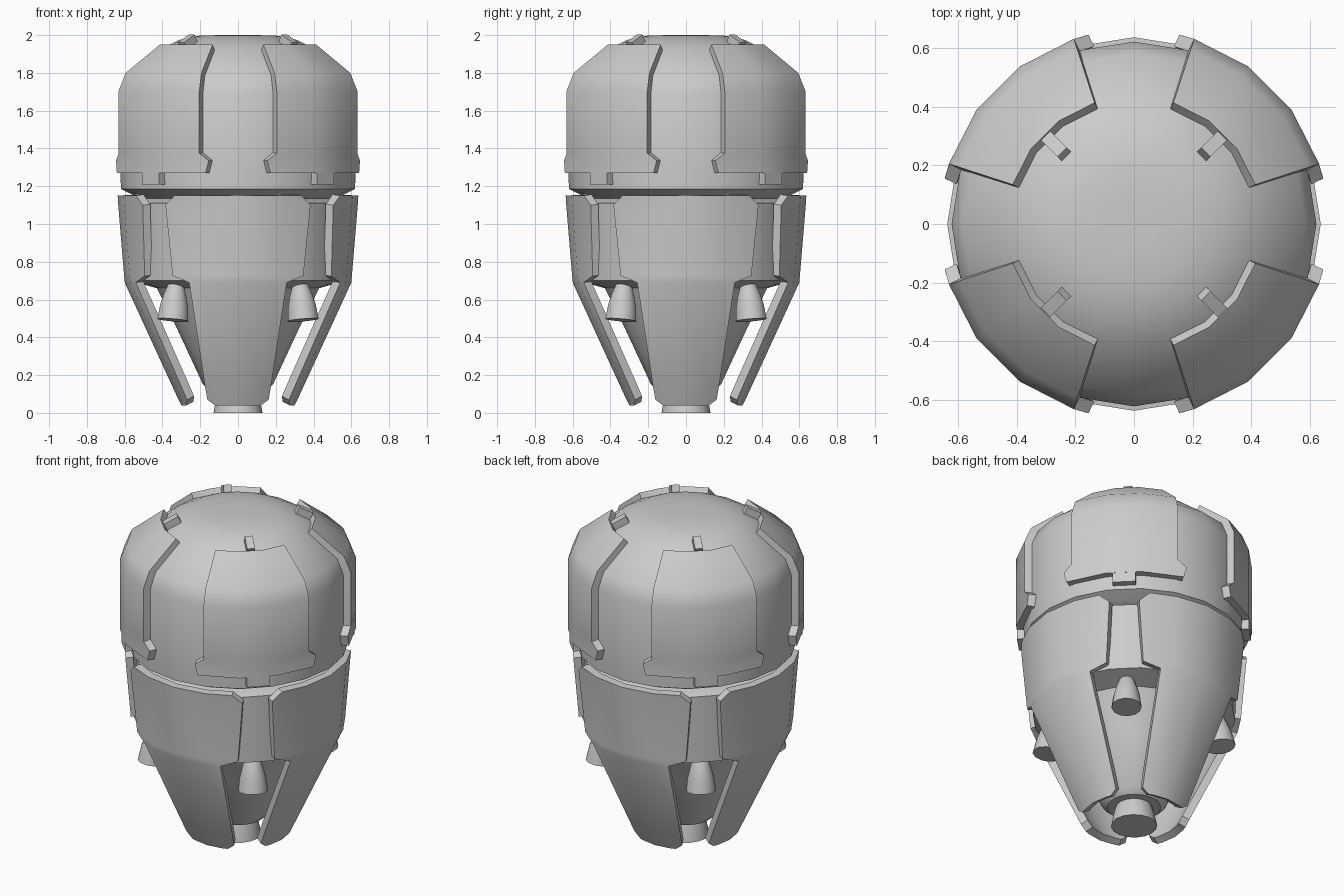
import bpy, bmesh, math
from mathutils import Vector, Matrix

if "Cube" in bpy.data.objects:
    bpy.data.objects.remove(bpy.data.objects["Cube"])

rad = math.radians


def finish(bm, name, smooth=35):
    bmesh.ops.recalc_face_normals(bm, faces=bm.faces)
    me = bpy.data.meshes.new(name)
    bm.to_mesh(me)
    bm.free()
    ob = bpy.data.objects.new(name, me)
    bpy.context.collection.objects.link(ob)
    bpy.ops.object.select_all(action='DESELECT')
    ob.select_set(True)
    bpy.context.view_layer.objects.active = ob
    if smooth:
        bpy.ops.object.shade_smooth_by_angle(angle=rad(smooth))
    return ob


def lathe(name, profile, sides=20, matrix=Matrix()):
    """Closed solid of revolution from (radius, z) points."""
    bm = bmesh.new()
    rings = [[bm.verts.new((r * math.cos(2 * math.pi * i / sides),
                            r * math.sin(2 * math.pi * i / sides), z))
              for i in range(sides)] for r, z in profile]
    for a, b in zip(rings, rings[1:]):
        for i in range(sides):
            j = (i + 1) % sides
            bm.faces.new((a[i], a[j], b[j], b[i]))
    bm.faces.new(rings[0])
    bm.faces.new(rings[-1])
    bm.transform(matrix)
    return finish(bm, name)


def shell(name, rows, inner, centre, thick):
    """Curved armour plate; rows are (z, radius, half angle)."""
    bm = bmesh.new()
    grid = []
    for z, r, h in rows:
        grid.append([bm.verts.new((r * math.cos(rad(centre + a)),
                                   r * math.sin(rad(centre + a)), z))
                     for a in [-h] + inner + [h]])
    for a, b in zip(grid, grid[1:]):
        for i in range(len(a) - 1):
            bm.faces.new((a[i], a[i + 1], b[i + 1], b[i]))
    bm.normal_update()
    # make the normals point outward, then thicken inward
    for f in bm.faces:
        c = f.calc_center_median()
        if f.normal.dot(Vector((c.x, c.y, 0))) < 0:
            f.normal_flip()
    me = bpy.data.meshes.new(name)
    bm.to_mesh(me)
    bm.free()
    ob = bpy.data.objects.new(name, me)
    bpy.context.collection.objects.link(ob)
    bpy.ops.object.select_all(action='DESELECT')
    ob.select_set(True)
    bpy.context.view_layer.objects.active = ob
    mod = ob.modifiers.new("thickness", 'SOLIDIFY')
    mod.thickness = thick
    mod.offset = -1
    bpy.ops.object.modifier_apply(modifier=mod.name)
    bpy.ops.object.shade_smooth_by_angle(angle=rad(35))
    return ob


def block(name, size, r, z, angle, tilt=0):
    """Small box at a radius and angle, tilted outward-down."""
    bm = bmesh.new()
    bmesh.ops.create_cube(bm, size=1)
    bm.transform(Matrix.Rotation(rad(angle), 4, 'Z') @ Matrix.Translation((r, 0, z))
                 @ Matrix.Rotation(rad(tilt), 4, 'Y') @ Matrix.Diagonal((*size, 1)))
    return finish(bm, name, 0)


# Domed upper body
lathe("upper_dome", [(0.50, 1.13), (0.55, 1.15), (0.62, 1.185), (0.622, 1.27), (0.622, 1.69),
                     (0.585, 1.785), (0.40, 1.93), (0.31, 1.975), (0.20, 1.998), (0.08, 2.0)])

# Lower inner hull: collar tapering to the tail cone
lathe("lower_hull", [(0.50, 1.14), (0.575, 1.11), (0.57, 0.70), (0.43, 0.66),
                     (0.32, 0.44), (0.185, 0.15), (0.15, 0.12)])

# Main engine nozzle
lathe("main_nozzle", [(0.09, 0.16), (0.115, 0.08), (0.13, 0.0)], 16)

dome_rows = [(1.27, 0.664, 30), (1.335, 0.664, 31.5), (1.375, 0.664, 27), (1.705, 0.664, 27),
             (1.80, 0.625, 27), (1.95, 0.435, 27)]
petal_rows = [(1.15, 0.637, 32), (1.10, 0.634, 37.3), (0.725, 0.603, 35), (0.69, 0.60, 25.5),
              (0.15, 0.352, 30), (0.07, 0.315, 31), (0.04, 0.30, 24)]

for k in range(4):
    axis, diag = 90 * k, 45 + 90 * k
    # Upper armour plates with their clips
    shell(f"dome_plate_{k}", dome_rows, [-9, 9], diag, 0.045)
    block(f"top_clip_{k}", (0.09, 0.045, 0.05), 0.375, 1.96, diag, 28)
    block(f"lower_clip_{k}", (0.06, 0.13, 0.06), 0.625, 1.24, diag)
    # Lower petal plates
    shell(f"petal_{k}", petal_rows, [-18, 0, 18], axis, 0.045)
    # Side thrusters in the gaps between petals
    m = (Matrix.Rotation(rad(diag), 4, 'Z') @ Matrix.Translation((0.465, 0, 0.68))
         @ Matrix.Rotation(rad(-7), 4, 'Y'))
    lathe(f"side_thruster_{k}", [(0.03, 0.02), (0.045, -0.01), (0.062, -0.06),
                                 (0.075, -0.11), (0.085, -0.19)], 12, m)
